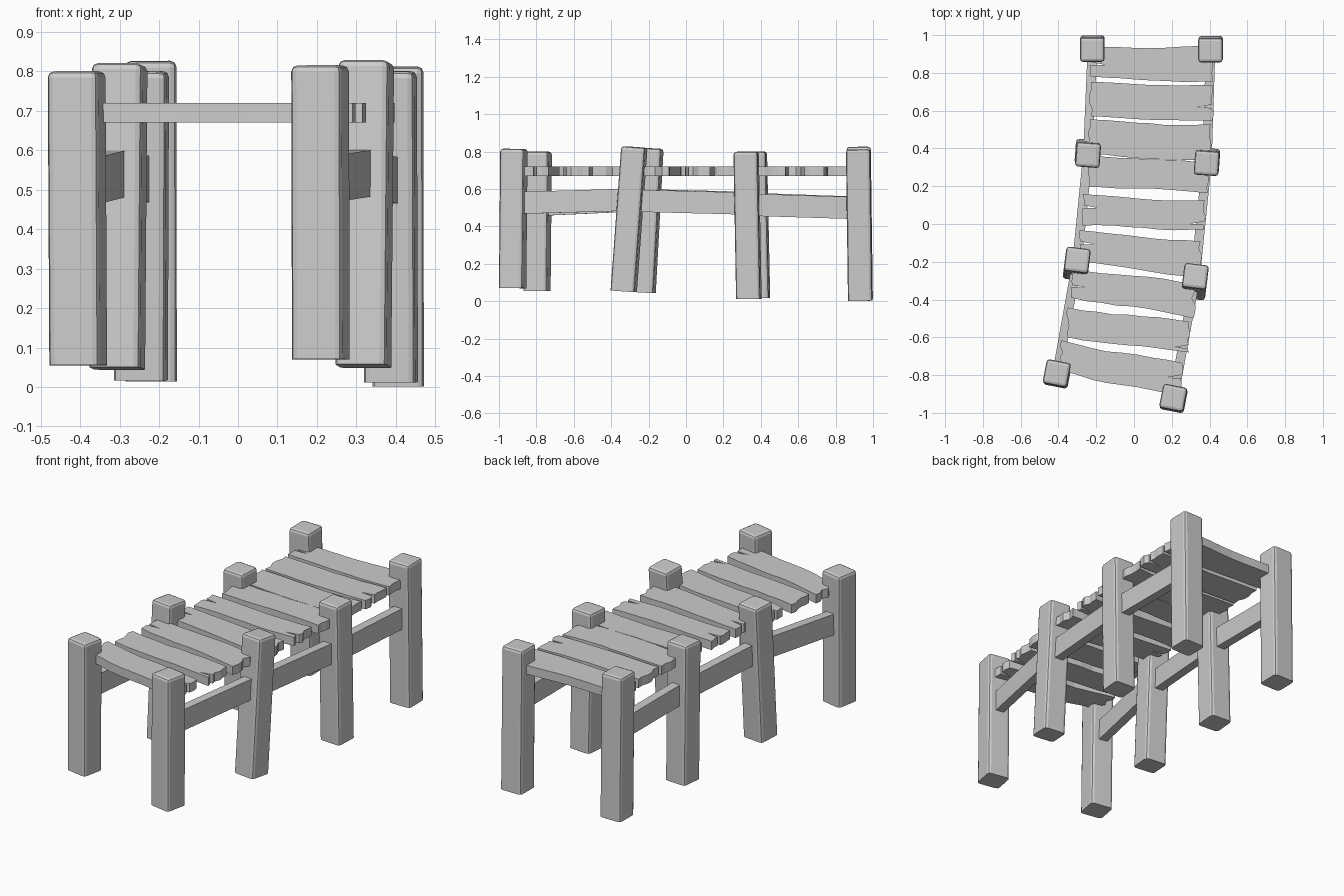
import bpy, bmesh, math, random
from mathutils import Vector, Matrix

if "Cube" in bpy.data.objects:
    bpy.data.objects.remove(bpy.data.objects["Cube"])

random.seed(4)


def finish(bm, name):
    bmesh.ops.recalc_face_normals(bm, faces=bm.faces)
    me = bpy.data.meshes.new(name)
    bm.to_mesh(me)
    bm.free()
    ob = bpy.data.objects.new(name, me)
    bpy.context.collection.objects.link(ob)
    return ob


def frame(origin, zdir, xhint):
    z = zdir.normalized()
    y = z.cross(xhint).normalized()
    x = y.cross(z)
    m = Matrix((x, y, z)).transposed().to_4x4()
    m.translation = origin
    return m


# Posts: leaning square timbers, rounded on the sides and top, flat cut below
def post(name, bottom, top, yaw, w=0.13):
    b, t = Vector(bottom), Vector(top)
    bm = bmesh.new()
    bmesh.ops.create_cube(bm, size=1)
    bmesh.ops.scale(bm, vec=(w, w, (t - b).length), verts=bm.verts)
    edges = [e for e in bm.edges if max(v.co.z for v in e.verts) > 0]
    bmesh.ops.bevel(bm, geom=edges, offset=0.016, segments=2, profile=0.5,
                    affect='EDGES')
    a = math.radians(yaw)
    bm.transform(frame((b + t) / 2, t - b, Vector((math.cos(a), math.sin(a), 0))))
    finish(bm, name)


left_posts = [((-.405, -.797, .055), (-.409, -.79, .80), -11),
              ((-.306, -.232, .047), (-.300, -.19, .818), -7),
              ((-.246, .382, .017), (-.243, .365, .80), -4),
              ((-.220, .934, .015), (-.221, .923, .826), 0)]
right_posts = [((.210, -.927, .07), (.208, -.92, .815), -11),
               ((.318, -.333, .053), (.325, -.276, .825), -7),
               ((.388, .336, .012), (.385, .322, .80), -4),
               ((.406, .931, .002), (.405, .92, .812), 0)]

for side, posts in (("left", left_posts), ("right", right_posts)):
    for i, p in enumerate(posts):
        post(f"{side}_post_{i + 1}", *p)


# Side rails: plain boards spanning from post to post, (start z, end z)
def rail(name, a, b, thick=0.05, height=0.118):
    bm = bmesh.new()
    bmesh.ops.create_cube(bm, size=1)
    bmesh.ops.scale(bm, vec=(thick, height, (b - a).length), verts=bm.verts)
    d = b - a
    bm.transform(frame((a + b) / 2, d, Vector((d.y, -d.x, 0))))
    finish(bm, name)


rail_z = {"left": [(.515, .542), (.54, .525), (.52, .50)],
          "right": [(.525, .543), (.538, .522), (.516, .498)]}
for side, posts in (("left", left_posts), ("right", right_posts)):
    for i, (za, zb) in enumerate(rail_z[side]):
        ends = []
        for p, z in ((posts[i], za), (posts[i + 1], zb)):
            lo, hi = Vector(p[0]), Vector(p[1])
            ends.append(lo.lerp(hi, (z - lo.z) / (hi.z - lo.z)))
        rail(f"{side}_rail_{i + 1}", *ends)


# Deck planks: wavy outline with ragged, split ends, extruded to thickness
def plank(name, xl, xr, left, right, bow, wave, split_l, split_r, z0=.67, z1=.72):
    n = 8

    def edge(k, sign):
        pts = []
        for j in range(n + 1):
            t = j / n
            y = left[k] + (right[k] - left[k]) * t
            y -= bow * math.sin(math.pi * t) + wave * math.sin(2 * math.pi * t)
            pts.append((xl + (xr - xl) * t, y + random.uniform(-.003, .003)))
        return pts

    def end(x, ya, yb, inward, split):
        pts = []
        for f in (.2, .4, .6, .8):
            if split and abs(f - split) < .01:
                y = ya + (yb - ya) * f
                pts += [(x, y - (yb - ya) * .05), (x + inward * .08, y - .006),
                        (x + inward * .006, y + (yb - ya) * .05)]
            else:
                pts.append((x + random.uniform(-.010, .010), ya + (yb - ya) * f))
        return pts

    outline = edge(0, 1)
    outline += end(xr, right[0], right[1], -1, split_r)
    outline += edge(1, -1)[::-1]
    outline += end(xl, left[1], left[0], 1, split_l)
    bm = bmesh.new()
    face = bm.faces.new([bm.verts.new((x, y, z0)) for x, y in outline])
    ext = bmesh.ops.extrude_face_region(bm, geom=[face], use_keep_orig=True)
    top = [g for g in ext["geom"] if isinstance(g, bmesh.types.BMVert)]
    bmesh.ops.translate(bm, vec=(0, 0, z1 - z0), verts=top)
    finish(bm, name)


# left x, right x, left (back, front) y, right (back, front) y, bow, wave, splits
planks = [(-.235, .42, (.945, .785), (.945, .755), .012, 0, .4, 0),
          (-.228, .415, (.755, .57), (.735, .55), .008, 0, 0, .6),
          (-.235, .405, (.555, .37), (.53, .345), .012, -.004, 0, 0),
          (-.24, .39, (.36, .20), (.32, .165), -.004, .004, 0, 0),
          (-.272, .372, (.155, -.005), (.13, -.025), .008, -.006, .6, .8),
          (-.288, .352, (-.035, -.20), (-.09, -.28), .004, -.004, .6, 0),
          (-.335, .315, (-.24, -.39), (-.32, -.50), -.006, .006, .4, 0),
          (-.352, .29, (-.44, -.60), (-.52, -.68), .002, .006, 0, .8),
          (-.385, .255, (-.615, -.775), (-.735, -.915), .008, .006, 0, .4)]
for i, p in enumerate(planks):
    plank(f"deck_plank_{i + 1}", *p)
